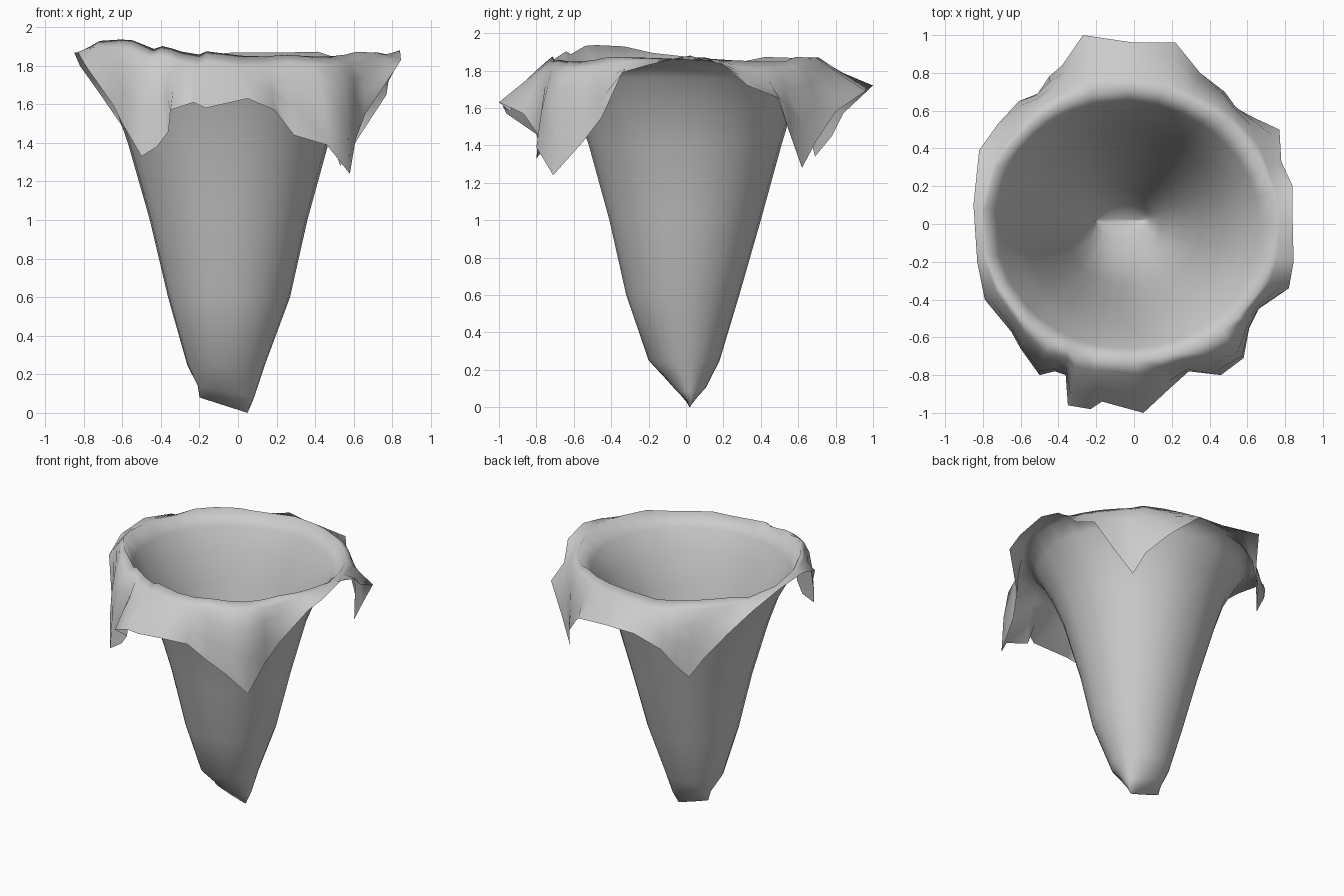
import bpy, bmesh, random
from math import atan2, cos, sin, pi, exp, hypot

random.seed(4)

# Free cloth edge, counter-clockwise from the front middle (x, y, z); four corners hang low
EDGE = [
    (0.05, -1.0, 1.63), (0.19, -0.87, 1.57), (0.29, -0.78, 1.44), (0.46, -0.80, 1.39),
    (0.58, -0.71, 1.24), (0.61, -0.55, 1.42), (0.66, -0.45, 1.55), (0.82, -0.34, 1.79),
    (0.845, -0.2, 1.83), (0.84, 0.02, 1.88), (0.84, 0.2, 1.83), (0.78, 0.33, 1.72),
    (0.77, 0.50, 1.65), (0.64, 0.56, 1.45), (0.53, 0.62, 1.28), (0.48, 0.70, 1.43),
    (0.35, 0.80, 1.58), (0.22, 0.96, 1.69), (0.0, 0.96, 1.70), (-0.27, 1.0, 1.72),
    (-0.38, 0.84, 1.57), (-0.45, 0.78, 1.45), (-0.51, 0.69, 1.34), (-0.61, 0.65, 1.50),
    (-0.72, 0.53, 1.66), (-0.82, 0.39, 1.80), (-0.85, 0.1, 1.87), (-0.83, -0.2, 1.87),
    (-0.79, -0.40, 1.80), (-0.65, -0.57, 1.60), (-0.60, -0.66, 1.50), (-0.50, -0.80, 1.33),
    (-0.42, -0.78, 1.38), (-0.36, -0.80, 1.46), (-0.35, -0.96, 1.57), (-0.23, -0.98, 1.61),
    (-0.17, -0.94, 1.58)]

# Body rings: z, x min, x max, y min, y max (the last one is the rim crest)
RINGS = [
    (0.00, -0.20, 0.05, 0.01, 0.03), (0.09, -0.21, 0.085, -0.07, 0.11),
    (0.25, -0.265, 0.14, -0.20, 0.18), (0.60, -0.365, 0.27, -0.32, 0.285),
    (1.00, -0.46, 0.36, -0.41, 0.40), (1.40, -0.575, 0.47, -0.52, 0.51),
    (1.60, -0.645, 0.555, -0.59, 0.57), (1.76, -0.735, 0.66, -0.66, 0.645),
    (1.86, -0.80, 0.75, -0.725, 0.71)]


def ring_point(ring, angle):
    z, x0, x1, y0, y1 = ring
    x = (x0 + x1) / 2 + (x1 - x0) / 2 * cos(angle)
    y = (y0 + y1) / 2 + (y1 - y0) / 2 * sin(angle)
    return x, y, z


def column(edge):
    angle = atan2(edge[1], edge[0])
    pts = [ring_point(r, angle) for r in RINGS]
    # slanted bottom ridge
    x, y, _ = pts[0]
    pts[0] = (x, y, 0.08 * (0.05 - x) / 0.25)
    x, y, z = pts[1]
    pts[1] = (x, y, z + 0.05 * (0.05 - x) / 0.25)
    # uneven crest, highest at the front left
    x, y, z = pts[-1]
    z += 0.09 * exp(-((x + 0.60) ** 2 + (y + 0.42) ** 2) / 0.08) + random.uniform(-0.015, 0.015)
    pts[-1] = crest = (x, y, z)
    # folded-over flap
    drop = max(0, z - edge[2] - 0.22)
    r = hypot(edge[0], edge[1])
    for t in (0.25, 0.5, 0.75):
        s = sin(pi * t)
        p = [a + (b - a) * t for a, b in zip(crest, edge)]
        pts.append((p[0] + edge[0] / r * 0.12 * drop * s,
                    p[1] + edge[1] / r * 0.12 * drop * s,
                    p[2] + 0.40 * drop * s))
    pts.append(edge)
    return pts


# Draped cloth: one open sheet lofted from the bottom ridge to the free edge
bm = bmesh.new()
cols = [[bm.verts.new(p) for p in column(e)] for e in EDGE]
for i, a in enumerate(cols):
    b = cols[(i + 1) % len(cols)]
    for j in range(len(a) - 1):
        bm.faces.new((a[j], b[j], b[j + 1], a[j + 1]))
# narrow bottom cap
bm.faces.new([c[0] for c in reversed(cols)])
for f in bm.faces:
    f.smooth = True
mesh = bpy.data.meshes.new("draped_cloth")
bm.to_mesh(mesh)
bm.free()
cloth = bpy.data.objects.new("draped_cloth", mesh)
bpy.context.collection.objects.link(cloth)
